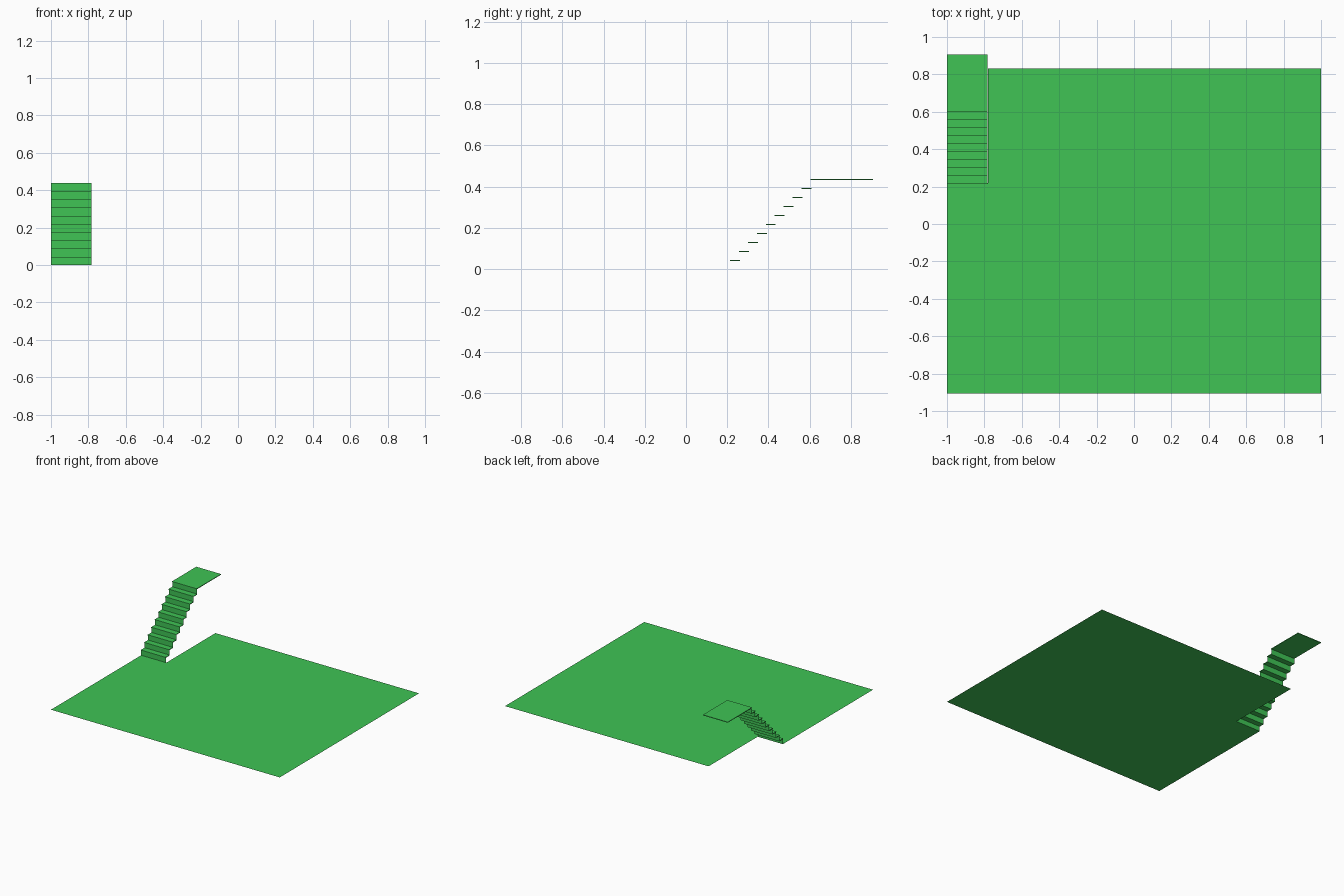
import bpy

if "Cube" in bpy.data.objects:
    bpy.data.objects.remove(bpy.data.objects["Cube"])

green = bpy.data.materials.new("green")
green.diffuse_color = (0.05, 0.55, 0.09, 1)
green.use_nodes = True
green.node_tree.nodes["Principled BSDF"].inputs["Base Color"].default_value = green.diffuse_color


def mesh_object(name, verts, faces):
    me = bpy.data.meshes.new(name)
    me.from_pydata(verts, [], faces)
    me.materials.append(green)
    ob = bpy.data.objects.new(name, me)
    bpy.context.collection.objects.link(ob)
    return ob


def slab(name, x0, x1, y0, y1, z0, z1):
    verts = [(x, y, z) for z in (z0, z1) for x, y in ((x0, y0), (x1, y0), (x1, y1), (x0, y1))]
    faces = [(3, 2, 1, 0), (4, 5, 6, 7)]
    faces += [(i, (i + 1) % 4, (i + 1) % 4 + 4, i + 4) for i in range(4)]
    return mesh_object(name, verts, faces)


LEFT, RIGHT = -1.0, -0.783      # stair width
START, RUN, RISE = 0.219, 0.0432, 0.0437
STEPS, NOSE, THICK = 10, 0.005, 0.005
BACK = 0.907

# floor sheet with a corner notch for the stairwell
mesh_object("floor",
            [(-1, -BACK, 0), (-0.78, -BACK, 0), (1, -BACK, 0), (1, START, 0), (1, 0.832, 0),
             (-0.78, 0.832, 0), (-0.78, START, 0), (-1, START, 0)],
            [(0, 1, 6, 7), (1, 2, 3, 6), (6, 3, 4, 5)])

# thin risers and overhanging treads; the last tread is the landing
for i in range(STEPS):
    y, z = START + i * RUN, i * RISE
    top = z + RISE
    mesh_object(f"riser_{i + 1}",
                [(LEFT, y, z), (RIGHT, y, z), (RIGHT, y, top - THICK), (LEFT, y, top - THICK)],
                [(0, 1, 2, 3)])
    last = i == STEPS - 1
    slab("landing" if last else f"tread_{i + 1}", LEFT, RIGHT, y - NOSE,
         BACK if last else y + RUN, top - THICK, top)
